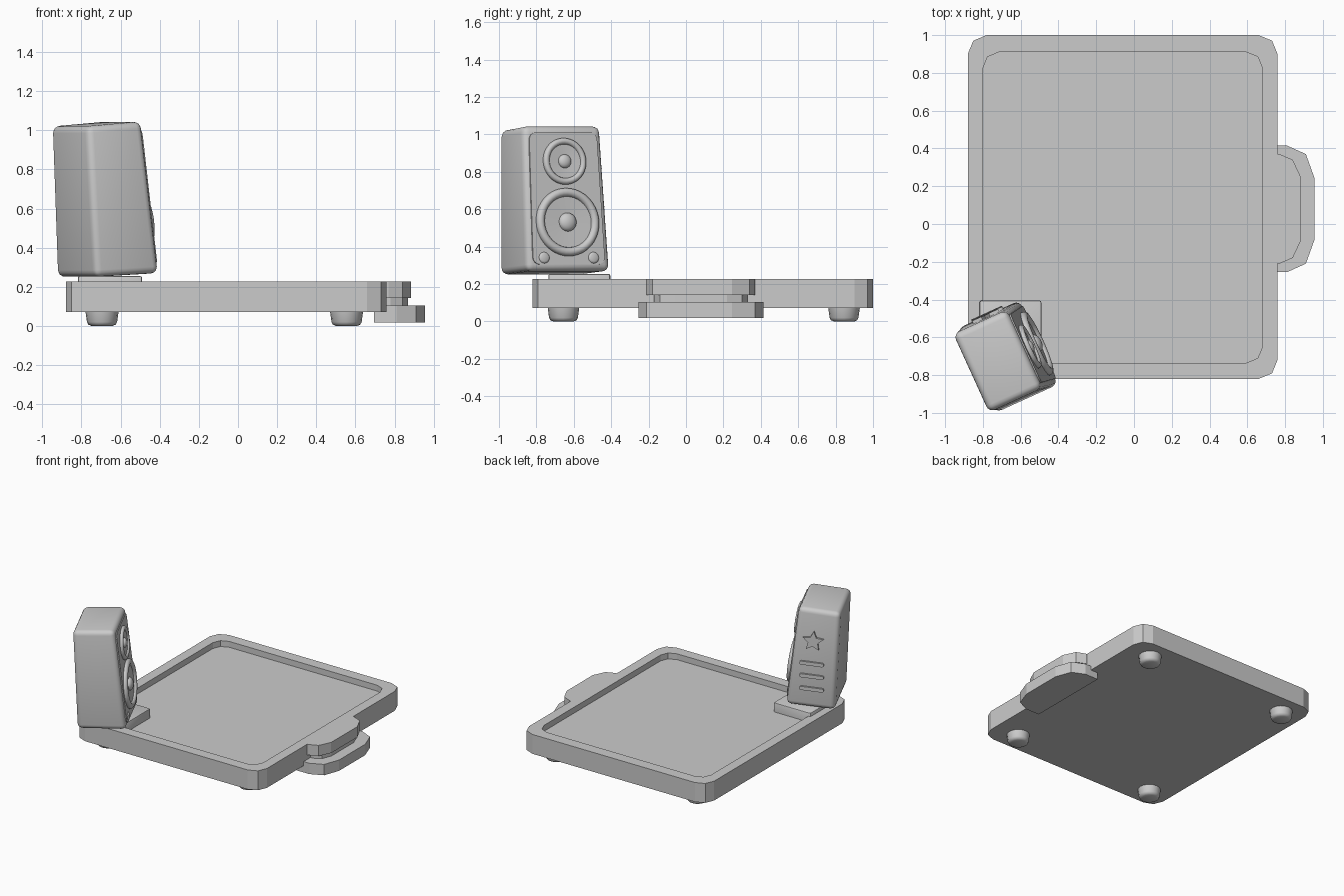
import bpy, bmesh, math
from math import sin, cos, pi, radians
from mathutils import Matrix, Vector

cube = bpy.data.objects.get("Cube")
if cube:
    bpy.data.objects.remove(cube, do_unlink=True)

# One plain grey for everything
GREY = (0.6, 0.6, 0.6, 1)
grey = bpy.data.materials.new("plain_grey")
grey.use_nodes = True
grey.diffuse_color = GREY
grey.node_tree.nodes["Principled BSDF"].inputs["Base Color"].default_value = GREY


def finish(name, bm, matrix=None, smooth=None):
    if matrix:
        bm.transform(matrix)
    bmesh.ops.recalc_face_normals(bm, faces=bm.faces)
    mesh = bpy.data.meshes.new(name)
    bm.to_mesh(mesh)
    bm.free()
    mesh.materials.append(grey)
    if smooth:
        mesh.shade_smooth()
        mesh.set_sharp_from_angle(angle=radians(smooth))
    obj = bpy.data.objects.new(name, mesh)
    bpy.context.collection.objects.link(obj)
    return obj


def prism(outline, z0, z1):
    bm = bmesh.new()
    face = bm.faces.new([bm.verts.new((x, y, z0)) for x, y in outline])
    ext = bmesh.ops.extrude_face_region(bm, geom=[face])
    for v in ext["geom"]:
        if isinstance(v, bmesh.types.BMVert):
            v.co.z = z1
    return bm


def rounded_rect(x0, x1, y0, y1, r, segs=2):
    pts = []
    corners = [(x1 - r, y1 - r), (x0 + r, y1 - r), (x0 + r, y0 + r), (x1 - r, y0 + r)]
    for q, (cx, cy) in enumerate(corners):
        for s in range(segs + 1):
            a = pi / 2 * (q + s / segs)
            pts.append((cx + r * cos(a), cy + r * sin(a)))
    return pts


def lathe(profile, sides):
    bm = bmesh.new()
    verts = [bm.verts.new((r, 0, z)) for r, z in profile]
    edges = [bm.edges.new(p) for p in zip(verts, verts[1:])]
    bmesh.ops.spin(bm, geom=verts + edges, cent=(0, 0, 0), axis=(0, 0, 1),
                   angle=2 * pi, steps=sides, use_duplicate=False)
    bmesh.ops.remove_doubles(bm, verts=bm.verts, dist=0.0005)
    return bm


# Tray: floor, and a raised rim bridged between two matching outlines
FLOOR, TOP, BASE = 0.18, 0.227, 0.072
outer = rounded_rect(-0.88, 0.76, -0.82, 1.0, 0.1)
inner = rounded_rect(-0.8, 0.68, -0.735, 0.91, 0.085)
bm = bmesh.new()
loops = [[bm.verts.new((x, y, z)) for x, y in pts]
         for pts, z in ((outer, BASE), (outer, TOP), (inner, TOP), (inner, FLOOR))]
for low, high in zip(loops, loops[1:]):
    for i in range(len(low)):
        j = (i + 1) % len(low)
        bm.faces.new((low[i], low[j], high[j], high[i]))
bm.faces.new(loops[0])
bm.faces.new(loops[-1])
finish("tray", bm)

# Side grip: three stacked tabs, each mirrored about its centre line
def grip(name, half, z0, z1):
    mid = 0.08
    outline = [(x, mid + d) for x, d in half] + [(x, mid - d) for x, d in reversed(half)]
    finish(name, prism(outline, z0, z1))

grip("grip_lower", [(0.695, 0.335), (0.81, 0.335), (0.91, 0.29), (0.955, 0.165)], 0.018, 0.105)
grip("grip_middle", [(0.7, 0.25), (0.78, 0.25), (0.84, 0.22), (0.87, 0.14)], 0.1, 0.15)
grip("grip_upper", [(0.74, 0.29), (0.77, 0.29), (0.84, 0.26), (0.885, 0.165)], 0.142, TOP)

# Four feet
for side, x in (("right", -0.695), ("left", 0.555)):
    for end, y in (("front", -0.655), ("back", 0.845)):
        bm = lathe([(0, 0), (0.055, 0), (0.07, 0.007), (0.077, 0.02), (0.085, BASE + 0.005)], 16)
        finish(f"foot_{end}_{side}", bm, Matrix.Translation((x, y, 0)), 50)

# Pad under the speaker
bm = prism(rounded_rect(-0.818, -0.49, -0.735, -0.405, 0.012), 0.175, 0.254)
bmesh.ops.bevel(bm, geom=[e for e in bm.edges if all(v.co.z > 0.25 for v in e.verts)],
                offset=0.008, segments=2, affect='EDGES', profile=0.5)
finish("speaker_pad", bm, smooth=40)

# Speaker frame: local x is forward, y is its left
SPK = Matrix.Translation((-0.665, -0.70, 0)) @ Matrix.Rotation(radians(24.5), 4, 'Z')

# Cabinet: tapered box leaning back
bm = bmesh.new()
rings = [[bm.verts.new((u, v, z)) for u, v, z in
          ((b, -w, zb), (f, -w, zf), (f, w, zf), (b, w, zb))]
         for b, f, w, zb, zf in ((-0.18, 0.18, 0.245, 0.25, 0.27),
                                 (-0.218, 0.09, 0.227, 1.02, 1.045))]
for ring in rings:
    bm.faces.new(ring)
for i in range(4):
    j = (i + 1) % 4
    bm.faces.new((rings[0][i], rings[0][j], rings[1][j], rings[1][i]))
bmesh.ops.bevel(bm, geom=bm.edges[:], offset=0.035, segments=4, affect='EDGES', profile=0.5)
finish("speaker_cabinet", bm, SPK, 40)


def frame(origin, right, up):
    """Matrix whose z points out of a face, with y running up it."""
    right, up = Vector(right).normalized(), Vector(up).normalized()
    m = Matrix((right, up, right.cross(up))).transposed().to_4x4()
    return SPK @ Matrix.Translation(origin) @ m


def on_front(v, z):
    t = (z - 0.27) / 0.775
    return frame((0.18 - 0.09 * t, v, z), (0, 1, 0), (-0.09, 0, 0.775))


def on_left(u, z):
    t = (z - 0.26) / 0.77
    return frame((u, 0.245 - 0.018 * t, z), (-1, 0, -0.06), (-0.06, -0.018, 0.77))


# Raised front panel
bm = prism(rounded_rect(-0.205, 0.205, -0.355, 0.355, 0.04, 5), -0.01, 0.007)
for v in bm.verts:
    v.co.x *= 1 - 0.09 * v.co.y
finish("front_panel", bm, on_front(0, 0.657), 40)

# Drivers: dome, shallow cone and a rounded ring
def driver(name, z, radius, ring, dome):
    profile = [(dome * sin(a * pi / 10), 0.012 + 0.6 * dome * cos(a * pi / 10)) for a in range(6)]
    profile += [(radius - 2 * ring, 0.016)]
    for k in range(9):
        a = pi - pi * k / 8
        profile.append((radius - ring + ring * cos(a), 0.012 + ring * sin(a)))
    profile.append((radius, -0.01))
    finish(name, lathe(profile, 40), on_front(0, z), 40)

driver("woofer", 0.53, 0.183, 0.023, 0.05)
driver("tweeter", 0.855, 0.125, 0.017, 0.037)

# Small knobs at the foot of the front
for side, v in (("right", -0.145), ("left", 0.145)):
    bm = lathe([(0, 0.016), (0.02, 0.016), (0.028, 0.012), (0.032, 0.004), (0.032, -0.01)], 20)
    finish(f"front_knob_{side}", bm, on_front(v, 0.34), 50)

# Star and three bars on the left side
star = [((0.08 if k % 2 == 0 else 0.038) * cos(pi / 2 + k * pi / 5),
         (0.08 if k % 2 == 0 else 0.038) * sin(pi / 2 + k * pi / 5)) for k in range(10)]
finish("side_star", prism(star, -0.01, 0.018), on_left(-0.02, 0.79))
for i, z in enumerate((0.61, 0.51, 0.41)):
    bm = prism(rounded_rect(-0.09, 0.09, -0.014, 0.014, 0.013, 3), -0.01, 0.016)
    finish(f"side_bar_{i + 1}", bm, on_left(-0.01, z), 40)
